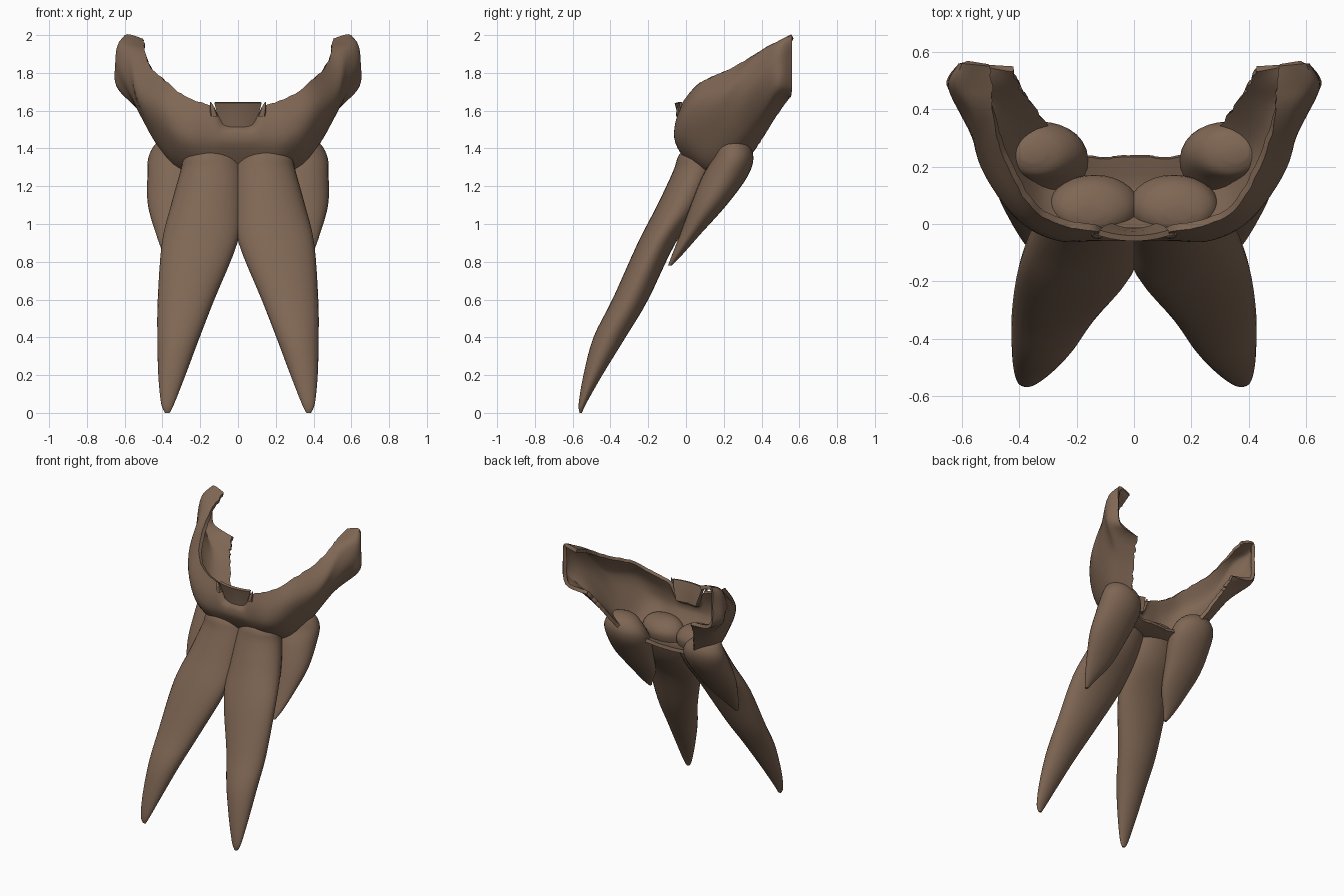
import bpy
import bmesh
import math
import random

random.seed(4)

cube = bpy.data.objects.get("Cube")
if cube:
    bpy.data.objects.remove(cube, do_unlink=True)

brown = bpy.data.materials.new("warm_brown")
brown.use_nodes = True
colour = (0.21, 0.133, 0.088, 1)
brown.diffuse_color = colour
brown.node_tree.nodes["Principled BSDF"].inputs["Base Color"].default_value = colour


def spline(rows, steps):
    """Smooth curve through rows of numbers of any length."""
    result = []
    last = len(rows) - 1
    for i in range(last):
        before, start = rows[max(i - 1, 0)], rows[i]
        end, after = rows[i + 1], rows[min(i + 2, last)]
        for k in range(steps):
            t = k / steps
            result.append([
                b + t * ((c - a) + t * (2 * a - 5 * b + 4 * c - d
                                        + t * (3 * (b - c) + d - a))) / 2
                for a, b, c, d in zip(before, start, end, after)])
    result.append(list(rows[-1]))
    return result


def loft(name, rings, closed, thickness=0.0):
    """Skin a list of equal-length point rows; cap tubes, thicken sheets."""
    bm = bmesh.new()
    grid = [[bm.verts.new(p) for p in ring] for ring in rings]
    count = len(rings[0])
    for lower, upper in zip(grid, grid[1:]):
        for j in range(count if closed else count - 1):
            k = (j + 1) % count
            bm.faces.new((lower[j], lower[k], upper[k], upper[j]))
    if closed:
        bm.faces.new(grid[0])
        bm.faces.new(grid[-1])
        bmesh.ops.recalc_face_normals(bm, faces=bm.faces)
    mesh = bpy.data.meshes.new(name)
    bm.to_mesh(mesh)
    bm.free()
    mesh.materials.append(brown)
    obj = bpy.data.objects.new(name, mesh)
    bpy.context.collection.objects.link(obj)
    bpy.ops.object.select_all(action='DESELECT')
    bpy.context.view_layer.objects.active = obj
    obj.select_set(True)
    if thickness:
        solid = obj.modifiers.new("thickness", 'SOLIDIFY')
        solid.thickness = thickness
        solid.offset = -1
        bpy.ops.object.modifier_apply(modifier=solid.name)
    bpy.ops.object.shade_smooth_by_angle(angle=math.radians(40))
    return obj


def strand(name, sections, side, segments=28):
    """Tapered lock from (height, x, y, half width, half depth) sections."""
    rings = []
    for z, x, y, width, depth in spline(sections, 4):
        ring = []
        for i in range(segments):
            angle = math.tau * i / segments
            ring.append((side * (x + width * math.cos(angle)),
                         y + depth * math.sin(angle), z))
        rings.append(ring)
    return loft(name, rings, closed=True)


# Long front locks and short rear locks
front_sections = [
    (1.398, .155, .04, .05, .025), (1.385, .152, .045, .098, .065),
    (1.35, .145, .055, .142, .1), (1.28, .14, .05, .165, .118),
    (1.1, .165, -.03, .19, .122), (.9, .203, -.155, .2, .1),
    (.6, .275, -.295, .15, .095), (.4, .315, -.405, .112, .085),
    (.2, .35, -.493, .072, .05), (.05, .372, -.548, .035, .02),
    (0, .374, -.557, .012, .006)]
rear_sections = [
    (1.445, .355, .245, .04, .03), (1.42, .34, .25, .1, .08),
    (1.35, .325, .25, .15, .107), (1.25, .32, .205, .16, .12),
    (1.1, .335, .12, .142, .095), (.95, .335, .025, .1, .055),
    (.84, .35, -.045, .045, .028), (.78, .352, -.085, .012, .01)]
for label, side in (("left", 1), ("right", -1)):
    strand("front_lock_" + label, front_sections, side)
    strand("rear_lock_" + label, rear_sections, side)

# Jaw shell: each station runs from upper rim over the outside to the lower rim
half_jaw = [
    [(0, -.03, 1.52), (0, -.057, 1.48), (0, -.042, 1.4), (0, .08, 1.24), (0, .24, 1.26)],
    [(.075, -.03, 1.525), (.08, -.058, 1.48), (.08, -.042, 1.4), (.06, .08, 1.24), (.06, .24, 1.26)],
    [(.135, -.025, 1.62), (.14, -.057, 1.51), (.14, -.042, 1.4), (.11, .08, 1.24), (.1, .235, 1.26)],
    [(.26, 0, 1.67), (.27, -.052, 1.54), (.26, -.04, 1.41), (.2, .1, 1.25), (.17, .245, 1.27)],
    [(.37, .075, 1.75), (.41, .02, 1.62), (.37, .02, 1.45), (.33, .14, 1.3), (.24, .28, 1.28)],
    [(.46, .26, 1.84), (.535, .2, 1.7), (.475, .18, 1.52), (.42, .26, 1.41), (.31, .36, 1.38)],
    [(.49, .4, 1.92), (.57, .38, 1.89), (.595, .37, 1.74), (.5, .4, 1.57), (.38, .46, 1.54)],
    [(.49, .48, 1.955), (.62, .485, 1.96), (.65, .485, 1.85), (.625, .485, 1.7), (.4, .5, 1.6)],
    [(.5, .55, 1.98), (.6, .56, 2), (.61, .56, 1.88), (.59, .56, 1.7), (.42, .55, 1.67)]]
mirrored = [[(-x, y, z) for x, y, z in row] for row in half_jaw[:0:-1]]
flat_rows = [[n for point in row for n in point] for row in mirrored + half_jaw]
jaw = []
for row in spline(flat_rows, 6):
    points = [row[i:i + 3] for i in range(0, len(row), 3)]
    section = spline(points, 5)
    # Ragged hair along both rims, calmer towards the chin
    for rim, inner in ((0, 1), (-1, -2)):
        pull = random.uniform(0, min(0.5, 1.5 * abs(section[rim][0])))
        section[rim] = [a + (b - a) * pull for a, b in zip(section[rim], section[inner])]
    jaw.append(section)
loft("jaw_beard", jaw, closed=False, thickness=0.025)

# Small tuft below the lip, leaning forward
tuft = []
for i in range(7):
    u = i / 3 - 1
    back = 0.02 * u * u
    tuft.append([(u * 0.125, back - 0.06, 1.64),
                 (u * 0.11, back - 0.045, 1.58),
                 (u * 0.085, back - 0.035, 1.5)])
loft("lip_tuft", tuft, closed=False, thickness=0.02)

# Loose spikes on either side of the tuft
for label, side in (("left", 1), ("right", -1)):
    strand("tuft_spike_" + label,
           [(1.57, .125, -.04, .02, .012), (1.61, .135, -.04, .014, .01),
            (1.645, .145, -.035, .003, .003)], side, segments=8)
